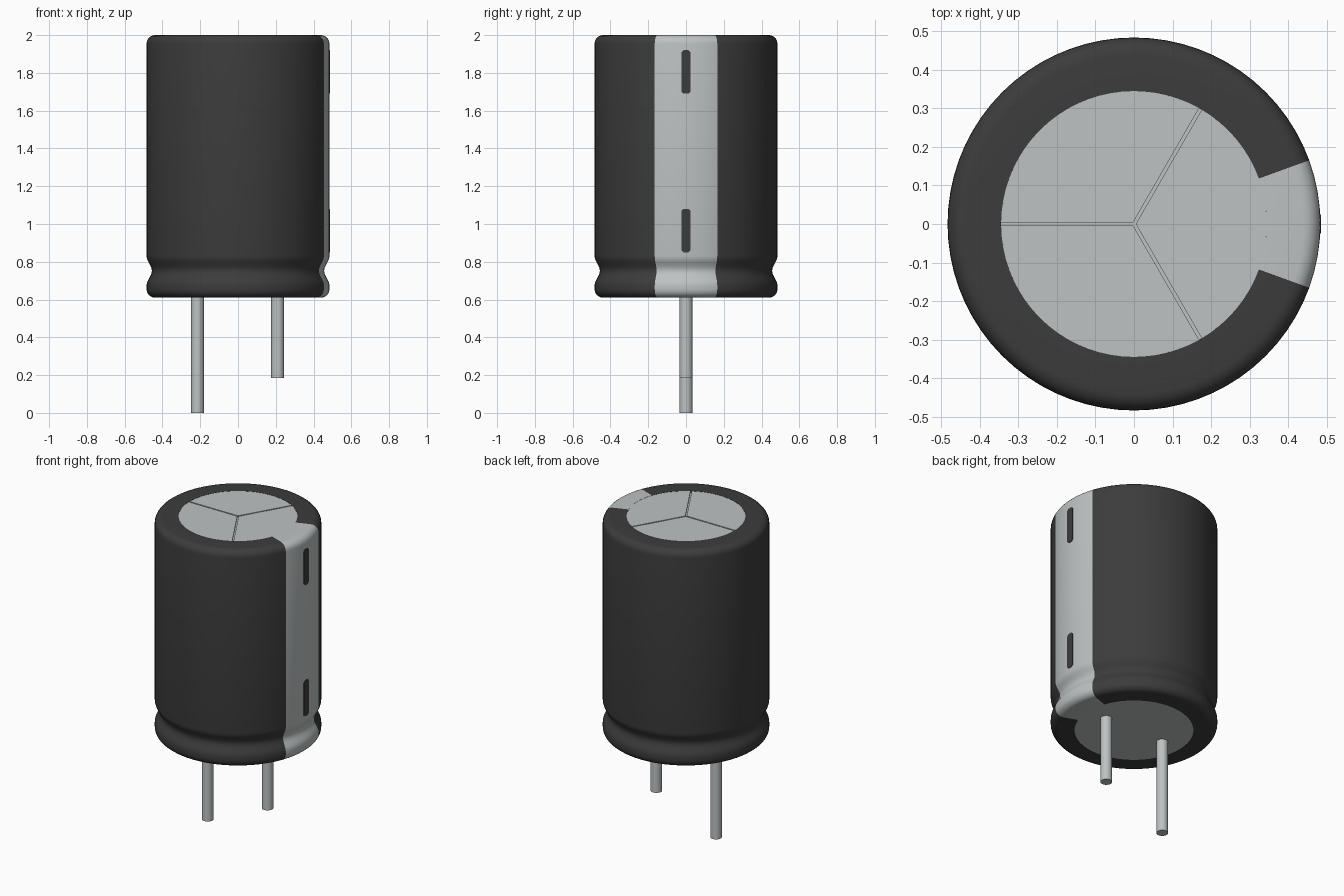
import bpy, bmesh, math
from mathutils import Vector, Matrix

cube = bpy.data.objects.get("Cube")
if cube:
    bpy.data.objects.remove(cube, do_unlink=True)


def material(name, r, g, b):
    m = bpy.data.materials.new(name)
    m.use_nodes = True
    m.diffuse_color = (r, g, b, 1)
    m.node_tree.nodes["Principled BSDF"].inputs["Base Color"].default_value = (r, g, b, 1)
    return m


DARK = material("dark sleeve", 0.045, 0.045, 0.045)
GREY = material("light grey", 0.51, 0.54, 0.54)

R, TOP, BOTTOM, DISC = 0.484, 2.0, 0.61, 0.345
STRIPE = math.radians(20)


def finish(bm, name, mats, smooth=True):
    bmesh.ops.recalc_face_normals(bm, faces=bm.faces)
    mesh = bpy.data.meshes.new(name)
    bm.to_mesh(mesh)
    bm.free()
    for m in mats:
        mesh.materials.append(m)
    ob = bpy.data.objects.new(name, mesh)
    bpy.context.collection.objects.link(ob)
    if smooth:
        bpy.ops.object.select_all(action='DESELECT')
        ob.select_set(True)
        bpy.context.view_layer.objects.active = ob
        bpy.ops.object.shade_smooth_by_angle(angle=math.radians(35))
    return ob


def prism(name, outline, depth, mat, matrix=Matrix(), smooth=False):
    """Extrude a flat outline along local z, then place it."""
    bm = bmesh.new()
    face = bm.faces.new([bm.verts.new((x, y, 0)) for x, y in outline])
    out = bmesh.ops.extrude_face_region(bm, geom=[face])
    moved = [v for v in out["geom"] if isinstance(v, bmesh.types.BMVert)]
    bmesh.ops.translate(bm, verts=moved, vec=(0, 0, depth))
    bmesh.ops.transform(bm, matrix=matrix, verts=bm.verts)
    return finish(bm, name, [mat], smooth)


def arc(cx, cy, r, start, end, n):
    return [(cx + r * math.cos(math.radians(start + (end - start) * i / n)),
             cy + r * math.sin(math.radians(start + (end - start) * i / n)))
            for i in range(n + 1)]


def circle(r, n):
    return arc(0, 0, r, 0, 360, n)[:-1]


# Sleeve: turned profile with rounded rims and a crimped groove
fillet = 0.045
profile = [(DISC, BOTTOM + 0.02), (DISC, BOTTOM)]
profile += arc(R - fillet, BOTTOM + fillet, fillet, -90, 0, 6)
for i in range(13):
    t = i / 12
    profile.append((R - 0.028 * math.sin(math.pi * t) ** 2, 0.675 + 0.155 * t))
profile += arc(R - fillet, TOP - fillet, fillet, 0, 90, 6)
profile += [(DISC, TOP), (DISC, TOP - 0.02)]

bm = bmesh.new()
verts = [bm.verts.new((r, 0, z)) for r, z in profile]
edges = [bm.edges.new(pair) for pair in zip(verts, verts[1:])]
bmesh.ops.spin(bm, geom=verts + edges, cent=(0, 0, 0), axis=(0, 0, 1),
               angle=2 * math.pi, steps=72)
bmesh.ops.remove_doubles(bm, verts=bm.verts, dist=0.0001)
# Polarity stripe: light sector on the +x side
for f in bm.faces:
    c = f.calc_center_median()
    f.material_index = int(abs(math.atan2(c.y, c.x)) < STRIPE)
finish(bm, "sleeve", [DARK, GREY])

# Can ends: bottom plate and recessed top plate
prism("bottom_plate", circle(DISC, 72), 0.02, GREY, Matrix.Translation((0, 0, BOTTOM)))
prism("top_plate", circle(DISC, 72), 0.02, GREY, Matrix.Translation((0, 0, TOP - 0.03)))

# Three raised wedges leave the vent grooves between them
gap = 0.004
edge = 60 - math.degrees(gap / DISC)
wedge = [(gap / math.sin(math.radians(60)), 0)] + arc(0, 0, DISC, -edge, edge, 24)
for i in range(3):
    place = Matrix.Translation((0, 0, TOP - 0.011)) @ Matrix.Rotation(i * math.tau / 3, 4, 'Z')
    prism(f"vent_wedge_{i + 1}", wedge, 0.01, GREY, place)

# Minus marks: thin plates with chamfered ends on the stripe
w, h, c = 0.025, 0.115, 0.012
dash = [(-w, c - h), (c - w, -h), (w - c, -h), (w, c - h),
        (w, h - c), (w - c, h), (c - w, h), (-w, h - c)]
upright = Matrix(((0, 0, 1), (1, 0, 0), (0, 1, 0))).to_4x4()
for name, z in (("upper", 1.805), ("lower", 0.965)):
    prism(f"{name}_minus_mark", dash, 0.007, DARK,
          Matrix.Translation((R - 0.005, 0, z)) @ upright)

# Leads: the longer one is on the side away from the stripe
for name, x, z in (("long", -0.214, 0.0), ("short", 0.21, 0.185)):
    prism(f"{name}_lead", circle(0.034, 24), BOTTOM + 0.01 - z, GREY,
          Matrix.Translation((x, 0, z)), smooth=True)
